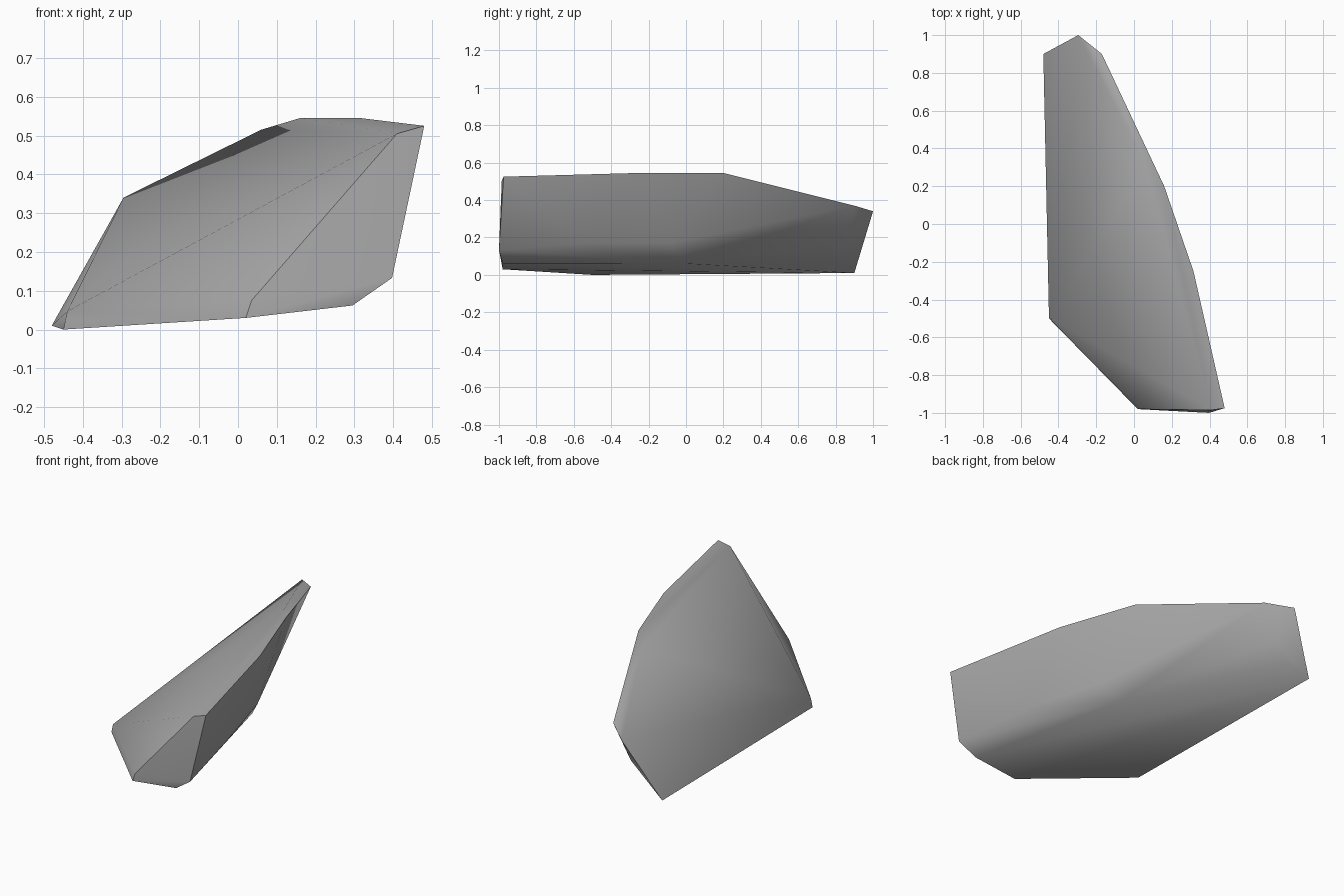
import bpy, bmesh, math

# Remove the default object
default = bpy.data.objects.get("Cube")
if default:
    bpy.data.objects.remove(default, do_unlink=True)


def make_material(name, colour):
    material = bpy.data.materials.new(name)
    material.use_nodes = True
    material.diffuse_color = colour
    shader = next(n for n in material.node_tree.nodes if n.type == 'BSDF_PRINCIPLED')
    shader.inputs["Base Color"].default_value = colour
    shader.inputs["Roughness"].default_value = 0.9
    return material


def hull_object(name, outlines, material):
    """Wrap a convex skin around several outlines."""
    bm = bmesh.new()
    for outline in outlines:
        for point in outline:
            bm.verts.new(point)
    result = bmesh.ops.convex_hull(bm, input=bm.verts[:])
    spare = set(result["geom_interior"]) | set(result["geom_unused"])
    loose = [v for v in spare if isinstance(v, bmesh.types.BMVert)]
    bmesh.ops.delete(bm, geom=loose, context='VERTS')
    bmesh.ops.recalc_face_normals(bm, faces=bm.faces[:])
    mesh = bpy.data.meshes.new(name)
    bm.to_mesh(mesh)
    bm.free()
    mesh.materials.append(material)
    obj = bpy.data.objects.new(name, mesh)
    bpy.context.collection.objects.link(obj)
    return obj


# Upper rim, running from the blunt front corner to the back tip
upper_rim = [(.48, -.975, .525), (.315, -.25, .545), (.16, .2, .545), (-.17, .9, .37)]

# Worn edge where the broad sloping face meets the rim
sloping_edge = [(.41, -.985, .505), (.06, .32, .515), (-.295, 1, .34)]

# Lower bend of the tall side
side_bend = [(.397, -1, .133), (.31, -.54, .17), (.18, -.08, .17), (-.26, .87, .17)]

# Lower edge of the tall side, turning into the underside
under_bend = [(.295, -.98, .062), (.09, 0, .06), (-.37, .87, .08), (-.48, .9, .01)]

# Thin lower front edge
front_edge = [(-.45, -.5, 0), (-.44, -.5, .047), (.02, -.98, .03), (.035, -.98, .075)]

stone_grey = make_material("stone grey", (.4, .4, .4, 1))
shard = hull_object("stone_shard",
                    [upper_rim, sloping_edge, side_bend, under_bend, front_edge],
                    stone_grey)

# Soft shading over gentle bends, crisp main edges
bpy.ops.object.select_all(action='DESELECT')
shard.select_set(True)
bpy.context.view_layer.objects.active = shard
bpy.ops.object.shade_smooth_by_angle(angle=math.radians(40))
